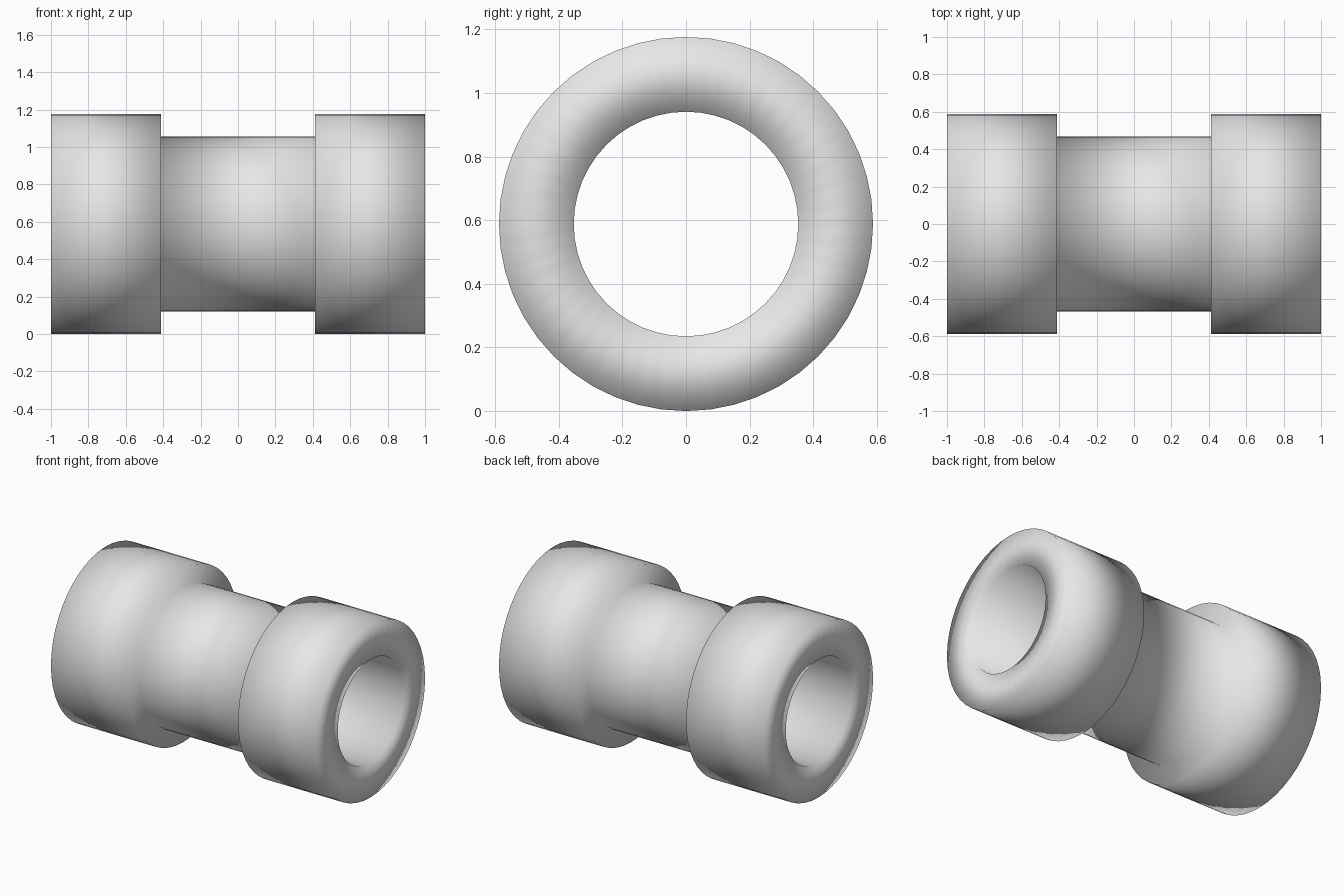
import bpy, bmesh, math

if "Cube" in bpy.data.objects:
    bpy.data.objects.remove(bpy.data.objects["Cube"])

SEGMENTS = 48
R_END, R_MID, R_BORE = 0.588, 0.469, 0.353
X_END, X_STEP = 1.0, 0.412

grey = bpy.data.materials.new("light grey")
grey.diffuse_color = (0.8, 0.8, 0.8, 1)
grey.use_nodes = True
grey.node_tree.nodes["Principled BSDF"].inputs["Base Color"].default_value = grey.diffuse_color

# Closed section of the collared sleeve: (x, radius), outside then bore
section = [(-X_END, R_END), (-X_STEP, R_END), (-X_STEP, R_MID),
           (X_STEP, R_MID), (X_STEP, R_END), (X_END, R_END),
           (X_END, R_BORE), (-X_END, R_BORE)]

# Revolve the section around the x axis
bm = bmesh.new()
rings = []
for x, r in section:
    rings.append([bm.verts.new((x, r * math.sin(2 * math.pi * i / SEGMENTS),
                                R_END + r * math.cos(2 * math.pi * i / SEGMENTS)))
                  for i in range(SEGMENTS)])
for k, a in enumerate(rings):
    b = rings[(k + 1) % len(rings)]
    for i in range(SEGMENTS):
        j = (i + 1) % SEGMENTS
        bm.faces.new((a[i], a[j], b[j], b[i])).smooth = True
bmesh.ops.recalc_face_normals(bm, faces=bm.faces)

mesh = bpy.data.meshes.new("collared_sleeve")
bm.to_mesh(mesh)
bm.free()
mesh.materials.append(grey)
sleeve = bpy.data.objects.new("collared_sleeve", mesh)
bpy.context.collection.objects.link(sleeve)
